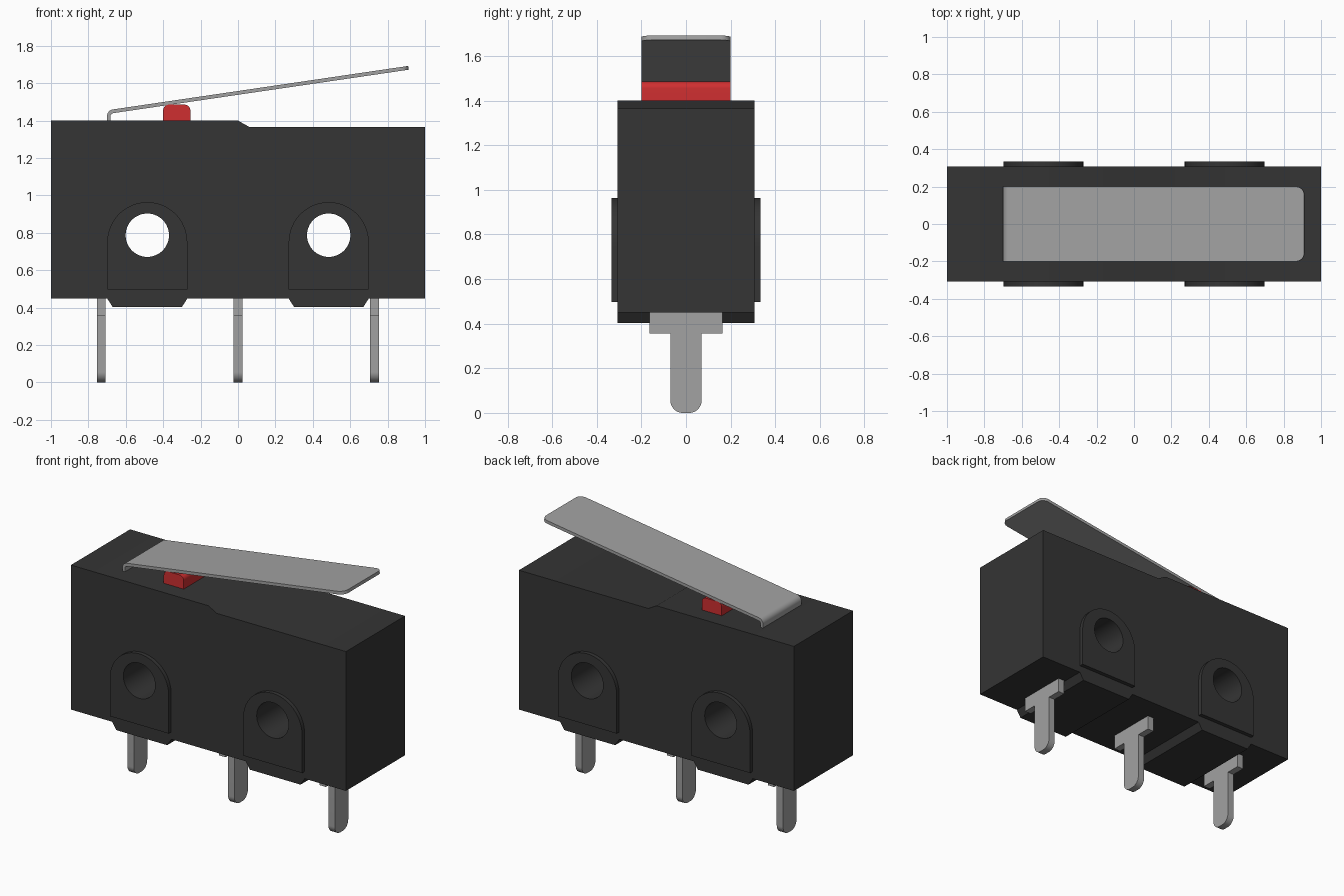
import bpy, bmesh, math
from mathutils import Vector

if "Cube" in bpy.data.objects:
    bpy.data.objects.remove(bpy.data.objects["Cube"])


def material(name, rgb):
    m = bpy.data.materials.new(name)
    m.diffuse_color = (*rgb, 1)
    m.use_nodes = True
    m.node_tree.nodes["Principled BSDF"].inputs["Base Color"].default_value = m.diffuse_color
    return m


BLACK = material("black plastic", (0.035, 0.035, 0.035))
RED = material("red plastic", (0.62, 0.028, 0.03))
STEEL = material("grey metal", (0.36, 0.36, 0.36))


def rounded(points, steps=8):
    """Polygon from (a, b) or (a, b, radius) corners, rounding those with a radius."""
    out, n = [], len(points)
    for i, p in enumerate(points):
        c = Vector(p[:2])
        if len(p) < 3:
            out.append(c)
            continue
        u = (Vector(points[i - 1][:2]) - c).normalized()
        v = (Vector(points[(i + 1) % n][:2]) - c).normalized()
        half = u.angle(v) / 2
        centre = c + (u + v).normalized() * p[2] / math.sin(half)
        t = p[2] / math.tan(half)
        a, b = c + u * t - centre, c + v * t - centre
        for k in range(steps + 1):
            d = a.lerp(b, k / steps).normalized() * p[2]
            out.append(centre + d)
    return out


def prism(name, pts, axis, lo, hi, mat):
    """Extrude a profile along x (profile in y,z) or y (profile in x,z)."""
    place = (lambda p, d: (d, p[0], p[1])) if axis == "x" else (lambda p, d: (p[0], d, p[1]))
    bm = bmesh.new()
    face = bm.faces.new([bm.verts.new(place(p, lo)) for p in pts])
    ext = bmesh.ops.extrude_face_region(bm, geom=[face])["geom"]
    move = Vector(place((0, 0), hi - lo))
    bmesh.ops.translate(bm, vec=move, verts=[v for v in ext if isinstance(v, bmesh.types.BMVert)])
    bmesh.ops.recalc_face_normals(bm, faces=bm.faces)
    me = bpy.data.meshes.new(name)
    bm.to_mesh(me)
    bm.free()
    me.materials.append(mat)
    ob = bpy.data.objects.new(name, me)
    bpy.context.collection.objects.link(ob)
    return ob


def activate(ob):
    bpy.ops.object.select_all(action="DESELECT")
    ob.select_set(True)
    bpy.context.view_layer.objects.active = ob


def smooth(ob):
    activate(ob)
    bpy.ops.object.shade_smooth_by_angle(angle=math.radians(30))


def combine(ob, other, operation):
    activate(ob)
    mod = ob.modifiers.new("cut", "BOOLEAN")
    mod.operation, mod.object, mod.solver = operation, other, "EXACT"
    bpy.ops.object.modifier_apply(modifier=mod.name)
    bpy.data.objects.remove(other)


# housing with stepped top and two tapered feet
housing = prism("housing", [
    (-1, 0.45), (-0.70, 0.45), (-0.67, 0.403), (-0.30, 0.403), (-0.27, 0.45),
    (0.27, 0.45), (0.30, 0.403), (0.67, 0.403), (0.70, 0.45), (1, 0.45),
    (1, 1.366), (0.06, 1.366), (0, 1.40), (-1, 1.40)], "y", -0.307, 0.307, BLACK)

# arched mounting bosses on both sides, with through holes
R = 0.214
for x in (-0.485, 0.485):
    arch = [(x - R, 0.497), (x + R, 0.497)]
    arch += [(x + R * math.cos(math.pi * k / 24), 0.75 + R * math.sin(math.pi * k / 24)) for k in range(25)]
    combine(housing, prism("boss", arch, "y", -0.333, 0.333, BLACK), "UNION")
for x in (-0.485, 0.485):
    ring = [(x + 0.116 * math.cos(math.tau * k / 48), 0.787 + 0.116 * math.sin(math.tau * k / 48)) for k in range(48)]
    combine(housing, prism("hole", ring, "y", -0.5, 0.5, BLACK), "DIFFERENCE")
smooth(housing)

# plunger button
button = prism("button", rounded([(-0.40, 1.39), (-0.255, 1.39), (-0.255, 1.485, 0.03), (-0.40, 1.485, 0.03)]),
               "y", -0.2, 0.2, RED)
smooth(button)

# bent lever with rounded tip corners
lever = prism("lever", rounded([
    (-0.70, 1.395), (-0.682, 1.395), (-0.682, 1.4375, 0.018),
    (0.913, 1.672), (0.910, 1.692), (-0.70, 1.455, 0.036)]), "y", -0.2, 0.2, STEEL)
bm = bmesh.new()
bm.from_mesh(lever.data)
corners = [e for e in bm.edges if all(v.co.x > 0.85 for v in e.verts) and e.calc_length() < 0.1]
bmesh.ops.bevel(bm, geom=corners, offset=0.045, segments=6, profile=0.5, affect="EDGES")
bm.to_mesh(lever.data)
bm.free()
smooth(lever)

# T-shaped terminals
tee = rounded([(-0.163, 0.455), (-0.163, 0.355), (-0.07, 0.355), (-0.07, 0, 0.055),
               (0.07, 0, 0.055), (0.07, 0.355), (0.163, 0.355), (0.163, 0.455)])
for side, x in (("left", -0.732), ("middle", 0), ("right", 0.73)):
    smooth(prism(side + "_terminal", tee, "x", x - 0.023, x + 0.023, STEEL))
